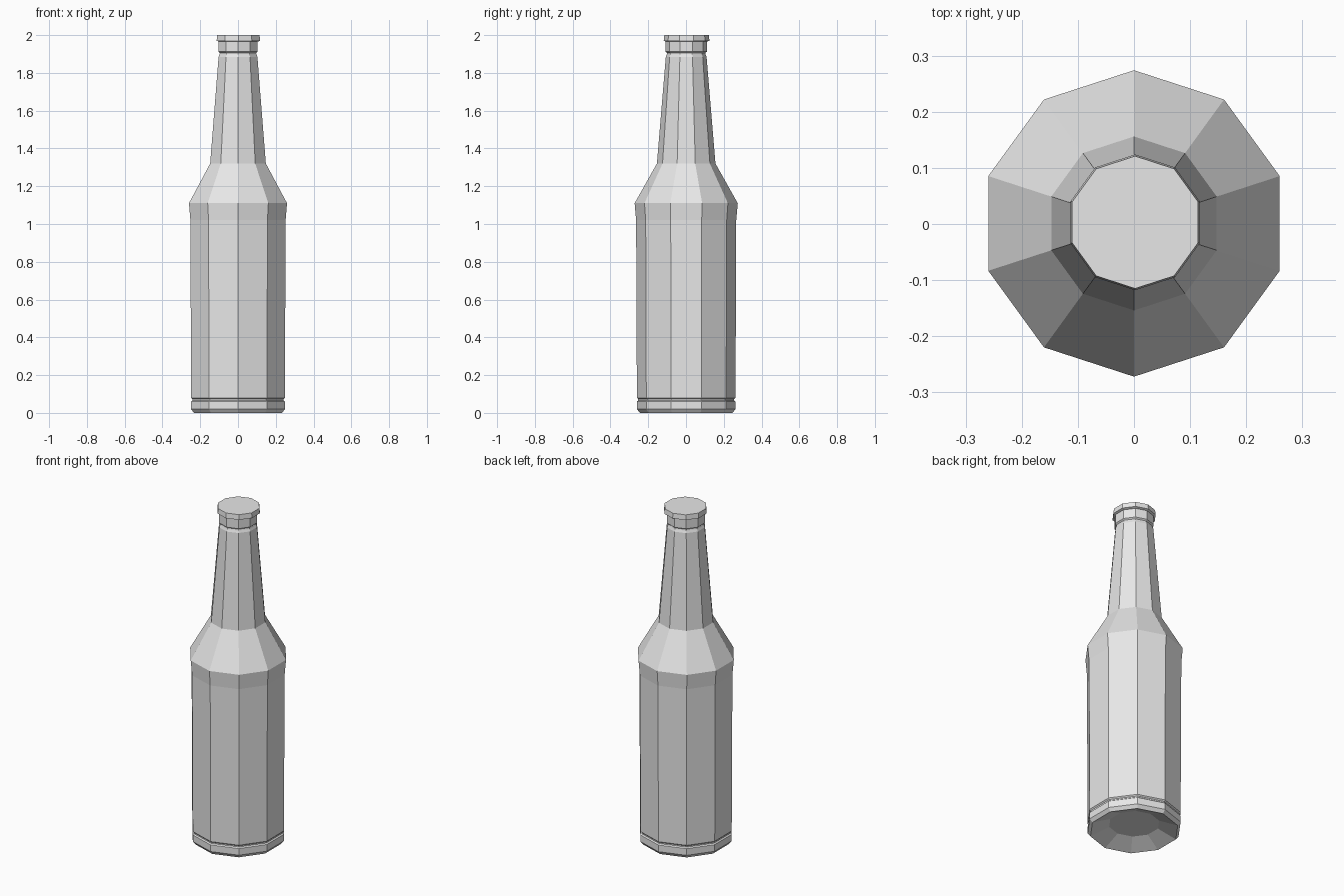
import bpy
import bmesh
import math

SIDES = 10

if "Cube" in bpy.data.objects:
    bpy.data.objects.remove(bpy.data.objects["Cube"], do_unlink=True)

grey = bpy.data.materials.new("plain_grey")
grey.use_nodes = True
colour = (0.8, 0.8, 0.8, 1.0)
grey.diffuse_color = colour
grey.node_tree.nodes["Principled BSDF"].inputs["Base Color"].default_value = colour


def lathe(name, profile, centre=(0.0, 0.0)):
    """Spin (radius, height) pairs into a closed ten-sided solid."""
    bm = bmesh.new()
    rings = []
    for radius, z in profile:
        ring = []
        for i in range(SIDES):
            a = math.pi / 2 + i * math.tau / SIDES
            ring.append(bm.verts.new((centre[0] + radius * math.cos(a),
                                      centre[1] + radius * math.sin(a), z)))
        rings.append(ring)
    for low, high in zip(rings, rings[1:]):
        for i in range(SIDES):
            j = (i + 1) % SIDES
            bm.faces.new((low[i], low[j], high[j], high[i]))
    bm.faces.new(rings[0][::-1])
    bm.faces.new(rings[-1])
    bmesh.ops.recalc_face_normals(bm, faces=bm.faces[:])
    mesh = bpy.data.meshes.new(name)
    bm.to_mesh(mesh)
    bm.free()
    mesh.materials.append(grey)
    obj = bpy.data.objects.new(name, mesh)
    bpy.context.collection.objects.link(obj)
    return obj


# Bottle: hollow underside, foot band, groove, body, shoulder, neck, lip ring
lathe("bottle", [
    (0.14, 0.045), (0.245, 0.0), (0.261, 0.02), (0.261, 0.06),
    (0.254, 0.066), (0.254, 0.073), (0.261, 0.08),
    (0.265, 1.02), (0.273, 1.11), (0.155, 1.32),
    (0.108, 1.885), (0.103, 1.897), (0.101, 1.905),
    (0.109, 1.912), (0.109, 1.975),
], centre=(0.0, 0.001))

# Cap: slightly flared disc over the lip
lathe("cap", [(0.110, 1.966), (0.121, 1.97), (0.118, 2.0)], centre=(0.002, 0.003))
